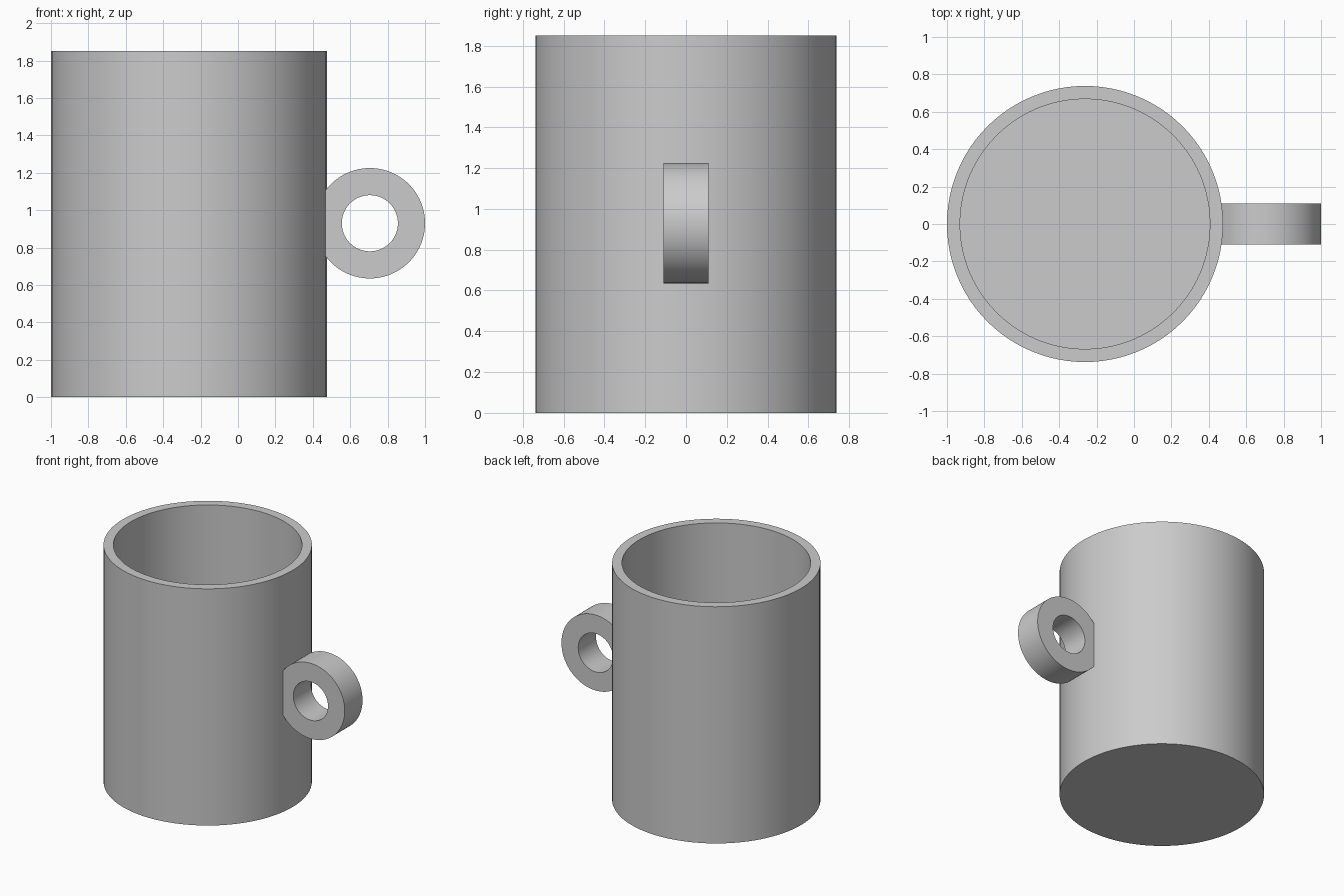
import bpy
import bmesh
import math
from mathutils import Vector

cube = bpy.data.objects.get("Cube")
if cube:
    bpy.data.objects.remove(cube, do_unlink=True)

# Single plain grey material
grey = bpy.data.materials.new("plain grey")
grey.use_nodes = True
colour = (0.6, 0.6, 0.6, 1.0)
grey.diffuse_color = colour
grey.node_tree.nodes["Principled BSDF"].inputs["Base Color"].default_value = colour


def lathe(name, profile, closed, location, rotation=(0, 0, 0), steps=96):
    """Revolve a (radius, height) profile around the local z axis."""
    bm = bmesh.new()
    verts = [bm.verts.new((r, 0, h)) for r, h in profile]
    pairs = list(zip(verts, verts[1:]))
    if closed:
        pairs.append((verts[-1], verts[0]))
    edges = [bm.edges.new(pair) for pair in pairs]
    bmesh.ops.spin(bm, geom=verts + edges, cent=Vector(), axis=(0, 0, 1),
                   angle=math.tau, steps=steps)
    bmesh.ops.remove_doubles(bm, verts=bm.verts, dist=0.0001)
    bmesh.ops.recalc_face_normals(bm, faces=bm.faces)
    mesh = bpy.data.meshes.new(name)
    bm.to_mesh(mesh)
    bm.free()
    mesh.materials.append(grey)
    obj = bpy.data.objects.new(name, mesh)
    obj.location = location
    obj.rotation_euler = rotation
    bpy.context.collection.objects.link(obj)
    bpy.ops.object.select_all(action="DESELECT")
    obj.select_set(True)
    bpy.context.view_layer.objects.active = obj
    bpy.ops.object.shade_smooth_by_angle(angle=math.radians(30))
    return obj


# Hollow cup with a solid floor
radius, inner, height, floor = 0.738, 0.668, 1.85, 0.07
lathe("cup_body",
      [(0, 0), (radius, 0), (radius, height), (inner, height), (inner, floor), (0, floor)],
      False, (radius - 1, 0, 0))

# Ring handle, its inner end buried in the cup wall
outer, hole, half = 0.295, 0.15, 0.11
lathe("ring_handle",
      [(hole, -half), (outer, -half), (outer, half), (hole, half)],
      True, (1 - outer, 0, 0.93), (math.pi / 2, 0, 0))
